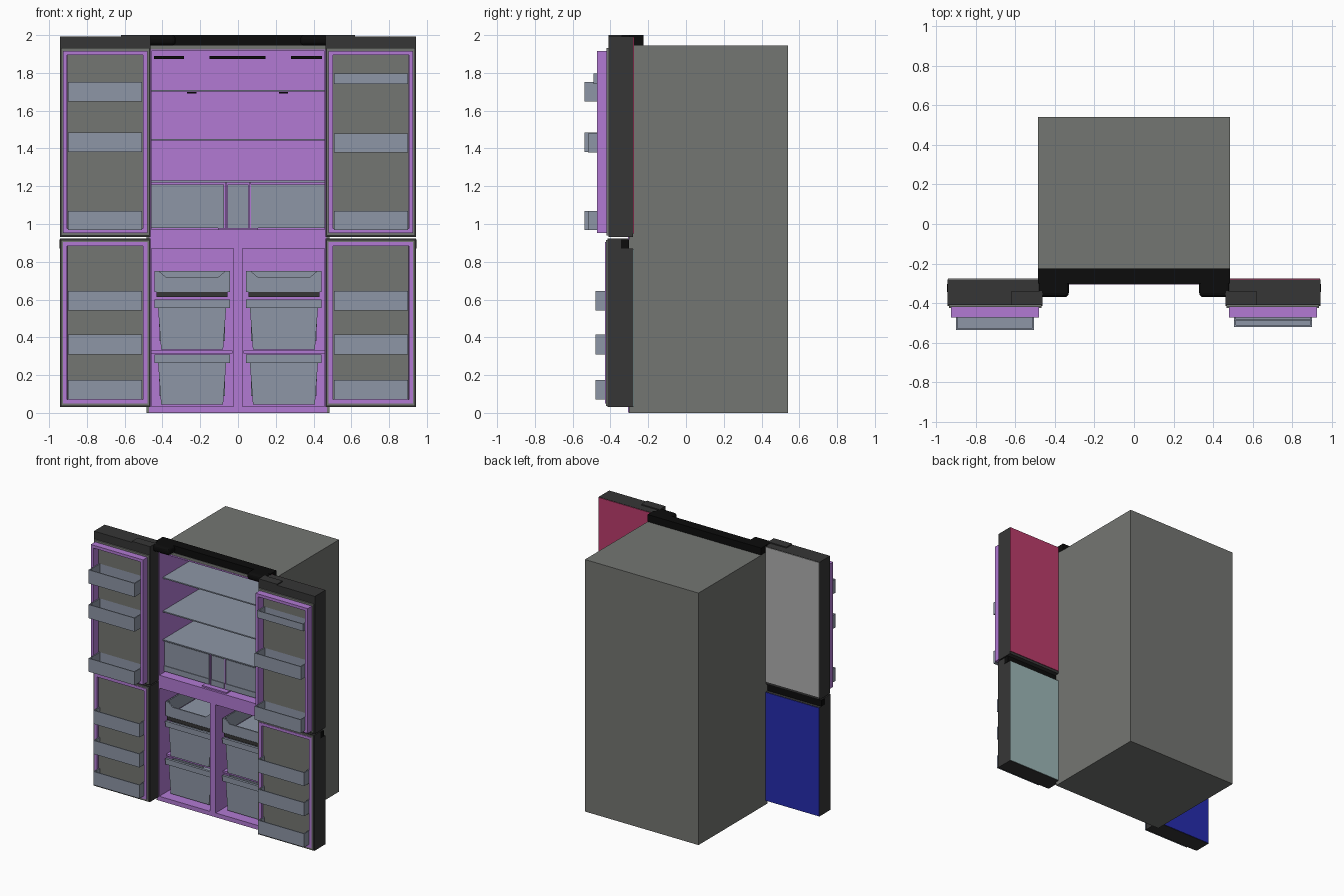
import bpy, bmesh, math
from mathutils import Vector

if "Cube" in bpy.data.objects:
    bpy.data.objects.remove(bpy.data.objects["Cube"])


def paint(name, r, g, b):
    m = bpy.data.materials.new(name)
    lin = [(c / 255 / 12.92) if c < 10 else ((c / 255 + 0.055) / 1.055) ** 2.4 for c in (r, g, b)]
    m.diffuse_color = (*lin, 1)
    m.use_nodes = True
    m.node_tree.nodes["Principled BSDF"].inputs["Base Color"].default_value = m.diffuse_color
    return m


GREY = paint("cabinet grey", 116, 118, 114)
PURPLE = paint("liner purple", 178, 122, 212)
BIN = paint("bin blue grey", 141, 150, 166)
DARK = paint("door charcoal", 54, 54, 54)
BLACK = paint("hinge black", 12, 12, 12)
WHITE = paint("panel light grey", 176, 176, 176)
BLUE = paint("panel blue", 38, 44, 175)
CRIMSON = paint("panel crimson", 188, 60, 108)
TEAL = paint("panel pale teal", 158, 184, 184)


def finish(name, bm, mat):
    bmesh.ops.recalc_face_normals(bm, faces=bm.faces)
    me = bpy.data.meshes.new(name)
    bm.to_mesh(me)
    bm.free()
    me.materials.append(mat)
    ob = bpy.data.objects.new(name, me)
    bpy.context.collection.objects.link(ob)
    return ob


def box(name, x, y, z, mat, open_dir=None, rim=0.01, depth=0.0, taper=0.0):
    """Box from ranges; open_dir sinks a pocket into that side, taper narrows the bottom."""
    x, y, z = sorted(x), sorted(y), sorted(z)
    bm = bmesh.new()
    bmesh.ops.create_cube(bm, size=1)
    for v in bm.verts:
        low = v.co.z < 0
        v.co = Vector([(r[0] + r[1]) / 2 + c * (r[1] - r[0]) for r, c in zip((x, y, z), v.co)])
        if low and taper:
            v.co.x += taper if v.co.x < sum(x) / 2 else -taper
    if open_dir:
        bm.normal_update()
        face = max(bm.faces, key=lambda f: f.normal.dot(Vector(open_dir)))
        bmesh.ops.inset_region(bm, faces=[face], thickness=rim, use_even_offset=True)
        bmesh.ops.inset_region(bm, faces=[face], thickness=0.0002, depth=-depth)
    return finish(name, bm, mat)


def plate(name, pts, y0, y1, mat):
    """Front-view outline given as (x, z) points, extruded in depth."""
    bm = bmesh.new()
    f = bm.faces.new([bm.verts.new((px, y0, pz)) for px, pz in pts])
    g = bmesh.ops.extrude_face_region(bm, geom=[f], use_keep_orig=True)
    for v in g["geom"]:
        if isinstance(v, bmesh.types.BMVert):
            v.co.y = y1
    return finish(name, bm, mat)


FRONT, UP = (0, -1, 0), (0, 0, 1)

# Cabinet shell and its liners
box("cabinet", (-.485, .485), (-.303, .54), (0, 1.945), GREY, FRONT, .02, .8)
box("fridge_liner", (-.468, .468), (-.306, .46), (.96, 1.925), PURPLE, FRONT, .01, .74)
box("middle_beam", (-.468, .468), (-.306, .46), (.87, .962), PURPLE)
box("base_beam", (-.472, .472), (-.306, .46), (.002, .035), PURPLE)
box("freezer_back", (-.465, .465), (.42, .46), (.03, .88), PURPLE)
box("freezer_divider", (-.023, .023), (-.306, .43), (.03, .88), PURPLE)
box("latch_block", (-.105, .105), (-.29, -.2), (.968, .98), PURPLE)

# Fridge shelves, vents and clips
for i, z in enumerate((1.705, 1.445, 1.225)):
    box(f"fridge_shelf_{i}", (-.457, .457), (-.265, .43), (z - .004, z + .005), BIN)
for i, (a, b) in enumerate(((-.445, -.285), (-.15, .145), (.28, .445))):
    box(f"vent_slot_{i}", (a, b), (.425, .44), (1.873, 1.89), BLACK)
for i, x in enumerate((-.245, .24)):
    box(f"shelf_clip_{i}", (x - .024, x + .024), (.425, .44), (1.69, 1.7), BLACK)

# Crisper drawers between slim dividers
for name, a, b in (("left_crisper", -.457, -.074), ("middle_crisper", -.055, .055), ("right_crisper", .07, .457)):
    box(name, (a, b), (-.245, .4), (.98, 1.208), BIN, UP, .008, .21)
    box(name + "_foot", (a, b), (-.25, -.24), (.98, 1.022), BIN)
for s in (-1, 1):
    box("crisper_divider", (s * .059, s * .07), (-.25, .42), (.97, 1.22), PURPLE)

for s in (-1, 1):
    # Freezer side wall
    box("freezer_side", (s * .458, s * .468), (-.306, .46), (.03, .88), PURPLE)
    c = s * .243
    # Top basket with dipped front
    box("basket_floor", (c - .185, c + .185), (-.24, .38), (.615, .642), BIN)
    for e in (-1, 1):
        box("basket_side", (c + e * .19, c + e * .2), (-.25, .38), (.64, .75), BIN)
    plate("basket_front", [(c + px, pz) for px, pz in (
        (-.19, .64), (.19, .64), (.2, .75), (.175, .75), (.14, .72),
        (-.14, .72), (-.175, .75), (-.2, .75))], -.25, -.24, BIN)
    box("basket_back", (c - .195, c + .195), (.37, .38), (.64, .75), BIN)
    box("basket_lip", (c - .188, c + .188), (-.252, -.235), (.613, .64), DARK)
    # Two tapered freezer drawers with rails
    for z0, z1 in ((.335, .6), (.045, .31)):
        box("freezer_drawer", (c - .182, c + .182), (-.24, .38), (z0, z1 - .02), BIN, UP, .008, .2, .018)
        box("drawer_rail", (c - .2, c + .2), (-.255, -.235), (z1 - .015, z1), BIN)
        box("drawer_handle", (c - .2, c + .2), (-.25, -.235), (z1 - .045, z1 - .015), BIN)
    box("drawer_ledge", (c - .215, c + .215), (-.22, .42), (.315, .33), PURPLE)

# Black hinge bridge over the doors
box("hinge_bridge", (-.485, .485), (-.3, -.225), (1.943, 2), BLACK)
for s in (-1, 1):
    foot = box("hinge_foot", (s * .33, s * .485), (-.37, -.26), (1.945, 2), BLACK)
    bv = foot.modifiers.new("corner", "BEVEL")
    bv.width, bv.segments = .02, 3

# Four open doors
for s, up_col, low_col in ((-1, WHITE, BLUE), (1, CRIMSON, TEAL)):
    side = "left" if s < 0 else "right"
    X = lambda a, b: (s * a, s * b)
    # Upper door: shell, cap, outer panel, gasket, liner
    box(side + "_upper_door", X(.463, .943), (-.41, -.28), (.93, 1.94), DARK, FRONT, .035, .09)
    box(side + "_upper_cap", X(.463, .943), (-.41, -.28), (1.935, 1.992), DARK)
    box(side + "_hinge_cover", X(.463, .62), (-.41, -.34), (1.95, 2), DARK)
    box(side + "_upper_panel", X(.465, .942), (-.282, -.276), (.95, 1.99), up_col)
    box(side + "_upper_gasket", X(.468, .936), (-.42, -.405), (.938, 1.932), GREY, FRONT, .025, .012)
    box(side + "_upper_liner", X(.48, .926), (-.472, -.34), (.953, 1.917), PURPLE, FRONT, .022, .11)
    # Lower door: shell with grip notch, outer panel, gasket, liner
    box(side + "_lower_door", X(.463, .943), (-.415, -.305), (.03, .922), DARK, FRONT, .035, .085)
    box(side + "_lower_door_back", X(.463, .943), (-.31, -.28), (.03, .87), DARK)
    box(side + "_grip_notch", X(.465, .945), (-.343, -.303), (.87, .918), BLACK)
    box(side + "_lower_panel", X(.465, .942), (-.282, -.276), (.032, .868), low_col)
    box(side + "_lower_gasket", X(.468, .936), (-.424, -.41), (.036, .916), GREY, FRONT, .025, .012)
    box(side + "_lower_liner", X(.48, .926), (-.428, -.345), (.05, .905), PURPLE, FRONT, .022, .065)
    # Door bins
    upper = ((.967, 1.07, -.537), (1.38, 1.485, -.537), (1.648, 1.753, -.537))
    if s > 0:
        upper = ((.967, 1.07, -.52), (1.378, 1.48, -.52), (1.742, 1.797, -.49))
    for z0, z1, y in upper:
        box(side + "_upper_bin", X(.507, .9), (y, -.4), (z0, z1), BIN, UP, .008, (z1 - z0) * .88)
    for z0 in (.07, .31, .542):
        box(side + "_lower_bin", X(.507, .9), (-.478, -.37), (z0, z0 + .104), BIN, UP, .008, .09)

# Inner window of the right upper door
box("window_frame", (.503, .903), (-.366, -.358), (.985, 1.89), DARK)
box("window_panel", (.516, .884), (-.372, -.362), (.99, 1.875), GREY)
